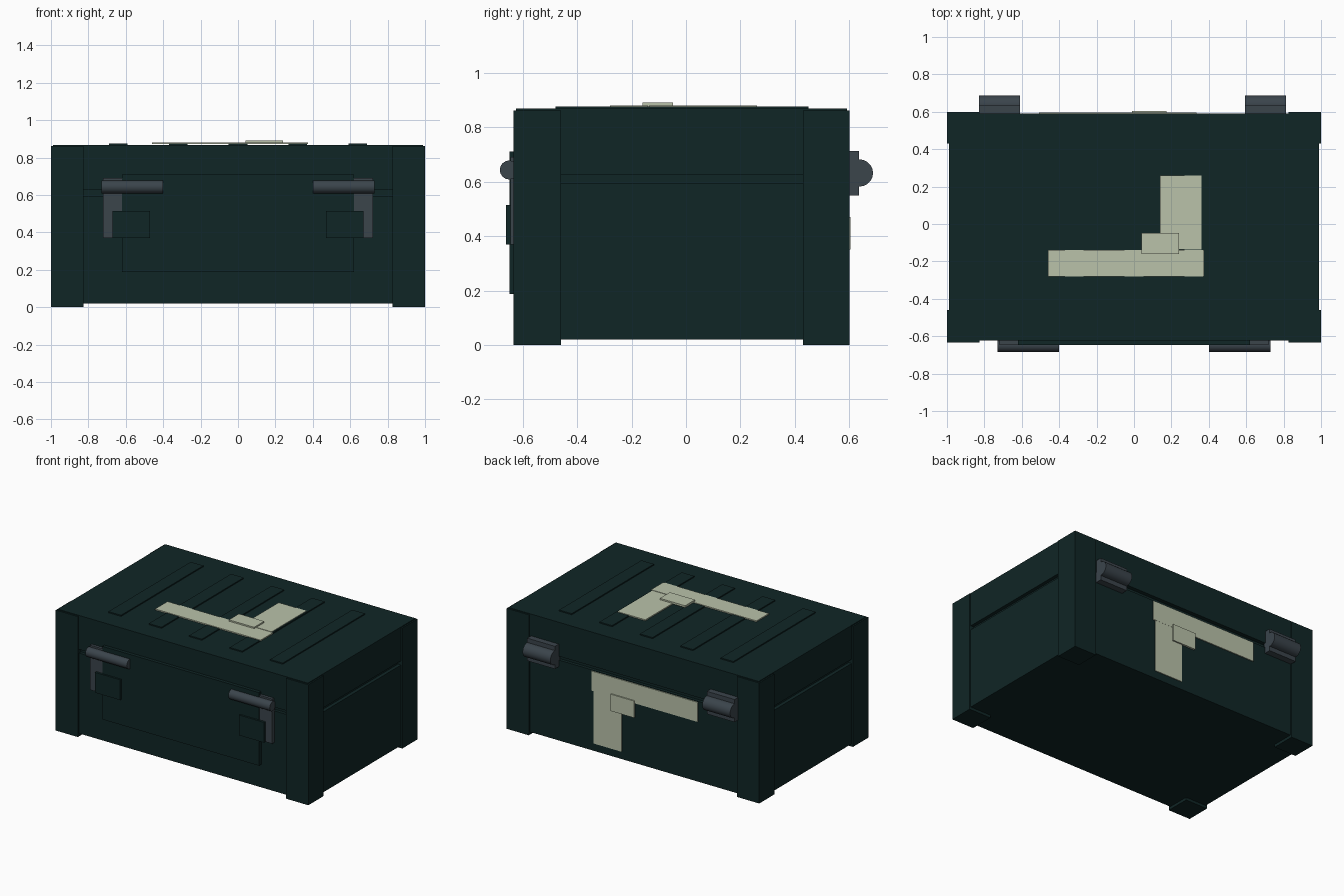
import bpy, math

if "Cube" in bpy.data.objects:
    bpy.data.objects.remove(bpy.data.objects["Cube"])

def material(name, rgb):
    m = bpy.data.materials.new(name)
    m.diffuse_color = (*rgb, 1)
    m.use_nodes = True
    m.node_tree.nodes["Principled BSDF"].inputs["Base Color"].default_value = m.diffuse_color
    return m

GREEN = material("dark green", (0.005, 0.019, 0.019))
STEEL = material("steel grey", (0.043, 0.058, 0.071))
TAPE = material("pale tape", (0.49, 0.54, 0.40))

def box(name, mat, x, y, z):
    """Box from (min, max) ranges."""
    bpy.ops.mesh.primitive_cube_add(size=1, location=[sum(r) / 2 for r in (x, y, z)])
    o = bpy.context.object
    o.scale = [abs(r[1] - r[0]) for r in (x, y, z)]
    bpy.ops.object.transform_apply(location=False, rotation=False, scale=True)
    o.name = name
    o.data.materials.append(mat)
    return o

def bar(name, mat, x, y, z, r, sides):
    """Cylinder lying along x."""
    bpy.ops.mesh.primitive_cylinder_add(vertices=sides, radius=r, depth=x[1] - x[0],
                                        location=(sum(x) / 2, y, z),
                                        rotation=(0, math.pi / 2, 0))
    o = bpy.context.object
    o.name = name
    o.data.materials.append(mat)
    bpy.ops.object.shade_smooth_by_angle(angle=math.radians(40))
    return o

def mirrored(x, s):
    return tuple(sorted((x[0] * s, x[1] * s)))

# Case: lower body, recessed seam, lid
box("lower_body", GREEN, (-0.99, 0.99), (-0.618, 0.588), (0.02, 0.595))
box("seam_core", GREEN, (-0.965, 0.965), (-0.595, 0.565), (0.59, 0.63))
box("lid", GREEN, (-0.99, 0.99), (-0.624, 0.592), (0.625, 0.868))

# Corner posts that form the feet
for s in (-1, 1):
    for side, y in (("front", (-0.633, -0.46)), ("back", (0.43, 0.60))):
        box(side + "_corner_post", GREEN, mirrored((0.825, 1.0), s), y, (0, 0.862))

# Raised ribs on the lid
for i in range(5):
    cx = -0.64 + 0.32 * i
    box("lid_rib", GREEN, (cx - 0.05, cx + 0.05), (-0.48, 0.45), (0.86, 0.876))

# Front panel
box("front_panel", GREEN, (-0.62, 0.62), (-0.648, -0.61), (0.187, 0.71))

# Front latches
for s in (-1, 1):
    box("latch_arm", STEEL, mirrored((0.62, 0.722), s), (-0.644, -0.61), (0.37, 0.69))
    box("latch_block", GREEN, mirrored((0.47, 0.67), s), (-0.661, -0.61), (0.37, 0.515))
    bar("latch_bar", STEEL, mirrored((0.402, 0.73), s), -0.649, 0.643, 0.035, 16)

# Back hinges
for x in ((-0.83, -0.61), (0.593, 0.813)):
    box("hinge_plate", STEEL, x, (0.58, 0.635), (0.55, 0.712))
    bar("hinge_barrel", STEEL, x, 0.637, 0.632, 0.05, 20)

# Tape strips on the lid
box("lid_tape_long", TAPE, (-0.46, 0.375), (-0.28, -0.14), (0.872, 0.880))
box("lid_tape_short", TAPE, (0.14, 0.36), (-0.135, 0.26), (0.872, 0.880))
box("lid_tape_patch", TAPE, (0.04, 0.24), (-0.16, -0.047), (0.876, 0.890))

# Tape strips on the back
box("back_tape_long", TAPE, (-0.508, 0.333), (0.585, 0.595), (0.45, 0.59))
box("back_tape_short", TAPE, (0.095, 0.317), (0.585, 0.594), (0.075, 0.455))
box("back_tape_patch", TAPE, (-0.01, 0.175), (0.59, 0.604), (0.35, 0.47))
